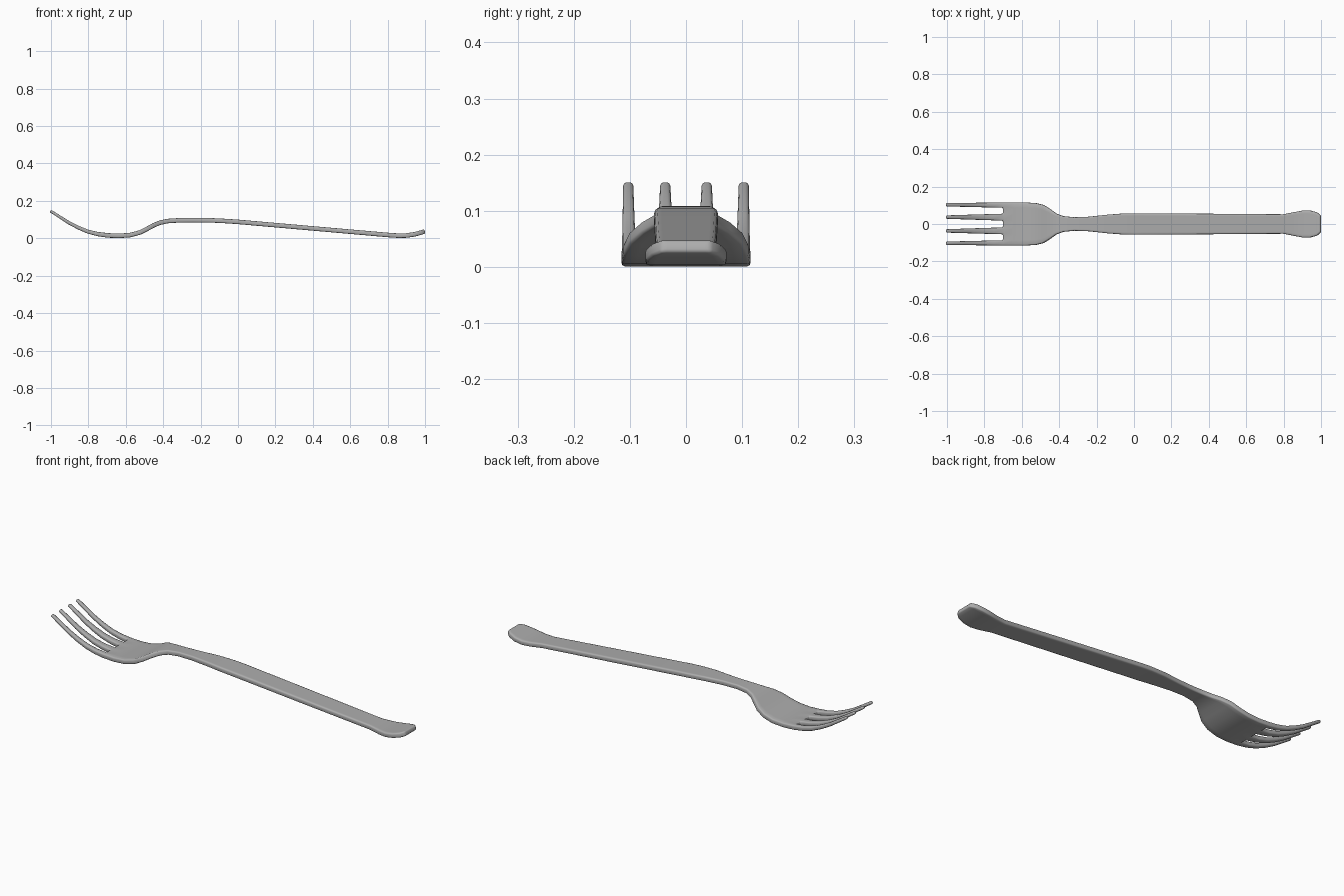
import bpy
import bmesh

if "Cube" in bpy.data.objects:
    bpy.data.objects.remove(bpy.data.objects["Cube"], do_unlink=True)

steel = bpy.data.materials.new("brushed_grey")
steel.use_nodes = True
grey = (0.42, 0.42, 0.42, 1)
steel.diffuse_color = grey
steel.node_tree.nodes["Principled BSDF"].inputs["Base Color"].default_value = grey

# Body stations from tine roots to handle end: x, half width, top height
BODY = [(-0.70, .115, .028), (-0.64, .115, .025), (-0.58, .115, .029),
        (-0.53, .112, .042), (-0.49, .102, .062), (-0.455, .080, .081),
        (-0.42, .056, .095), (-0.38, .042, .104), (-0.32, .036, .108),
        (-0.24, .039, .109), (-0.14, .050, .108), (-0.06, .056, .104),
        (0, .057, .100), (0.4, .055, .065), (0.80, .052, .030),
        (0.86, .064, .026), (0.90, .072, .027), (0.94, .072, .033),
        (0.975, .062, .042), (0.995, .044, .049)]
# Tine stations: x, top height
TINES = [(-0.75, .034), (-0.80, .046), (-0.85, .066), (-0.90, .091), (-1.0, .153)]
# Edges of the four tines across the head, at the root and at the tip
ROOT = [-.115, -.087, -.055, -.018, .018, .055, .087, .115]
TIP = [-.112, -.094, -.046, -.028, .028, .046, .094, .112]

bm = bmesh.new()
weight = bm.verts.layers.deform.verify()


def add_vert(x, y, z, thick=1.0):
    v = bm.verts.new((x, y, z))
    v[weight][0] = thick
    return v


def bridge(a, b):
    for i in range(len(a) - 1):
        bm.faces.new((a[i], b[i], b[i + 1], a[i + 1]))


# Head, neck and handle as one continuous sheet
rows = [[add_vert(x, hw * r / ROOT[-1], z) for r in ROOT] for x, hw, z in BODY]
for a, b in zip(rows, rows[1:]):
    bridge(a, b)

# Four tapering tines growing out of the head
for k in range(0, 8, 2):
    prev = rows[0][k:k + 2]
    for x, z in TINES:
        t = (-0.70 - x) / 0.30
        cur = [add_vert(x, ROOT[i] + (TIP[i] - ROOT[i]) * t, z, 1 - 0.4 * t)
               for i in (k, k + 1)]
        bridge(cur, prev)
        prev = cur

bmesh.ops.recalc_face_normals(bm, faces=bm.faces)
if sum(f.normal.z for f in bm.faces) < 0:
    bmesh.ops.reverse_faces(bm, faces=bm.faces)

mesh = bpy.data.meshes.new("fork")
fork = bpy.data.objects.new("fork", mesh)
bpy.context.collection.objects.link(fork)
fork.vertex_groups.new(name="thickness")
bm.to_mesh(mesh)
bm.free()
mesh.materials.append(steel)

# Thickness below the sheet, then softened rims
solid = fork.modifiers.new("thickness", "SOLIDIFY")
solid.thickness = 0.024
solid.offset = -1
solid.vertex_group = "thickness"
bevel = fork.modifiers.new("soft_rim", "BEVEL")
bevel.width = 0.006
bevel.segments = 2
bevel.limit_method = "ANGLE"
bevel.angle_limit = 0.87

bpy.ops.object.select_all(action="DESELECT")
fork.select_set(True)
bpy.context.view_layer.objects.active = fork
bpy.ops.object.shade_smooth_by_angle(angle=0.9)
